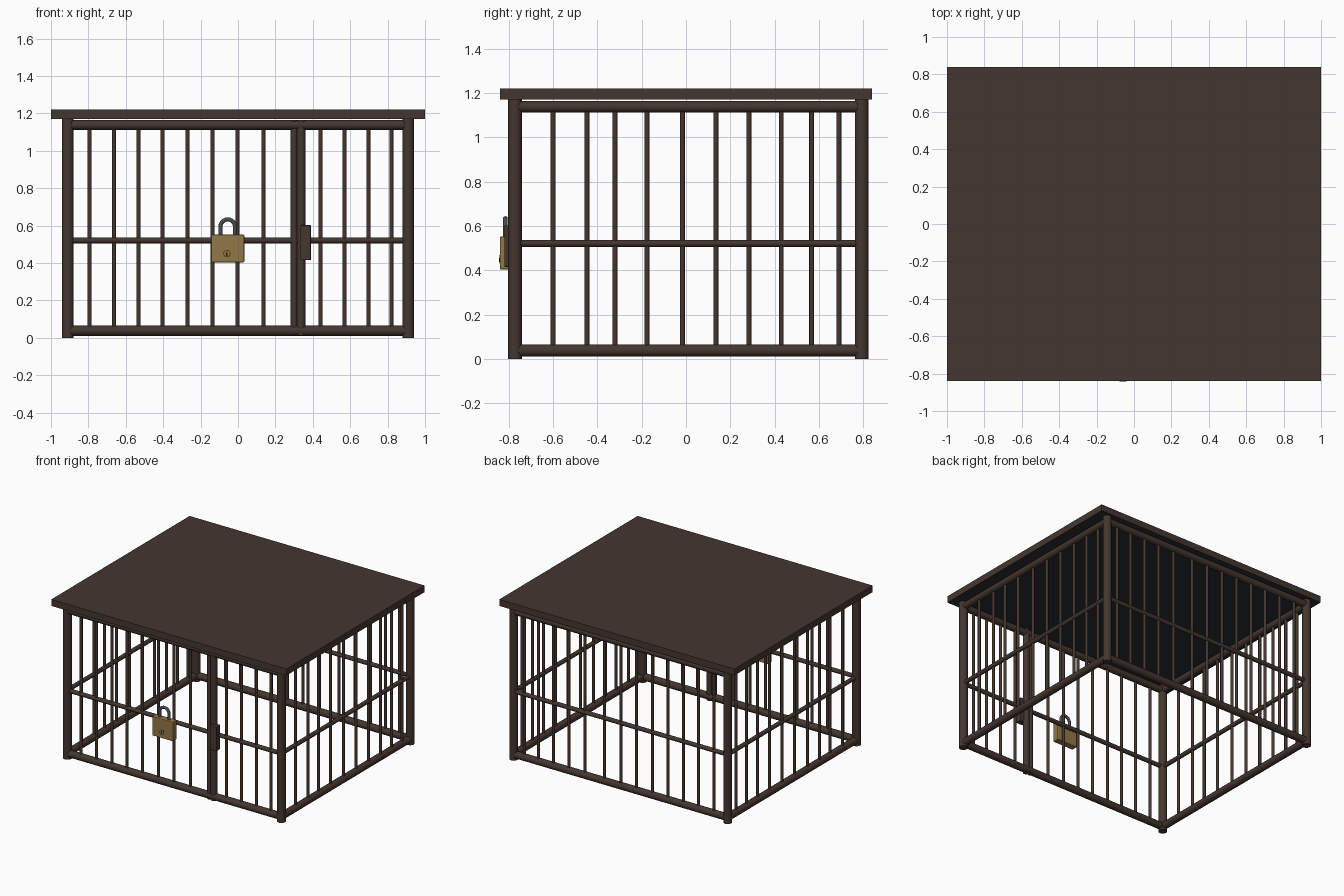
import bpy, math
from mathutils import Vector

cube = bpy.data.objects.get("Cube")
if cube:
    bpy.data.objects.remove(cube, do_unlink=True)


def material(name, rgb):
    m = bpy.data.materials.new(name)
    m.use_nodes = True
    m.diffuse_color = (*rgb, 1)
    b = m.node_tree.nodes["Principled BSDF"]
    b.inputs["Base Color"].default_value = (*rgb, 1)
    b.inputs["Roughness"].default_value = 0.7
    return m


IRON = material("dark brown iron", (0.058, 0.037, 0.029))
UNDER = material("dark grey underside", (0.024, 0.026, 0.03))
BRASS = material("brass", (0.29, 0.185, 0.065))
STEEL = material("grey steel", (0.075, 0.072, 0.07))
DARK = material("keyhole black", (0.012, 0.01, 0.008))


def rod(name, a, b, radius, mat=IRON, sides=16):
    """Round bar from point a to point b."""
    a, b = Vector(a), Vector(b)
    d = b - a
    bpy.ops.mesh.primitive_cylinder_add(vertices=sides, radius=radius, depth=d.length,
                                        location=(a + b) / 2)
    o = bpy.context.object
    o.rotation_euler = d.to_track_quat('Z', 'Y').to_euler()
    o.name = name
    o.data.materials.append(mat)
    bpy.ops.object.shade_smooth_by_angle(angle=math.radians(40))
    return o


def box(name, lo, hi, mat=IRON, bevel=0):
    lo, hi = Vector(lo), Vector(hi)
    bpy.ops.mesh.primitive_cube_add(size=1, location=(lo + hi) / 2)
    o = bpy.context.object
    o.scale = hi - lo
    bpy.ops.object.transform_apply(location=False, rotation=False, scale=True)
    o.name = name
    o.data.materials.append(mat)
    if bevel:
        mod = o.modifiers.new("soft edges", 'BEVEL')
        mod.width, mod.segments = bevel, 2
    return o


PX, FRONT, BACK = 0.91, -0.772, 0.793
TOP, BOTTOM, MID = 1.138, 0.038, 0.521

# Roof slab with a darker underside
roof = box("roof", (-1, -0.84, 1.17), (1, 0.84, 1.22))
roof.data.materials.append(UNDER)
for f in roof.data.polygons:
    if f.normal.z < -0.5:
        f.material_index = 1

# Corner posts
for x, side in ((-PX, "right"), (PX, "left")):
    for y, end in ((FRONT, "front"), (BACK, "back")):
        rod(f"{end}_{side}_post", (x, y, 0), (x, y, 1.17), 0.031, sides=20)

# Horizontal rails on all four sides
for z, r, level in ((TOP, 0.026, "top"), (BOTTOM, 0.027, "bottom"), (MID, 0.016, "middle")):
    for y, end in ((FRONT, "front"), (BACK, "back")):
        rod(f"{end}_{level}_rail", (-PX, y, z), (PX, y, z), r)
    for x, side in ((-PX, "right"), (PX, "left")):
        rod(f"{side}_{level}_rail", (x, FRONT, z), (x, BACK, z), r)

# Vertical bars
bars_x = [-0.794, -0.663, -0.532, -0.404, -0.27, -0.136, -0.003, 0.136,
          0.305, 0.441, 0.57, 0.698, 0.82]
bars_y = [-0.6, -0.447, -0.32, -0.176, -0.016, 0.135, 0.284, 0.43, 0.567, 0.69]
for x in bars_x:
    if x != 0.305:
        rod("front_bar", (x, FRONT, BOTTOM), (x, FRONT, TOP), 0.011, sides=10)
    rod("back_bar", (x, BACK, BOTTOM), (x, BACK, TOP), 0.011, sides=10)
for y in bars_y:
    for x, side in ((-PX, "right"), (PX, "left")):
        rod(f"{side}_bar", (x, y, BOTTOM), (x, y, TOP), 0.011, sides=10)

# Door frame uprights and hinge plate
rod("door_edge_post", (0.3, FRONT, 0.012), (0.3, FRONT, 1.165), 0.018)
rod("door_jamb_post", (0.337, FRONT, 0.012), (0.337, FRONT, 1.165), 0.024)
box("hinge_plate", (0.333, -0.82, 0.415), (0.39, -0.77, 0.602), bevel=0.004)

# Padlock body
LX = -0.055
box("padlock_body", (LX - 0.089, -0.84, 0.403), (LX + 0.089, -0.79, 0.552), BRASS, 0.006)

# Padlock shackle: an arch with two straight legs
curve = bpy.data.curves.new("padlock_shackle", 'CURVE')
curve.dimensions = '3D'
curve.bevel_depth, curve.bevel_resolution = 0.011, 3
arch = [(0.039 * math.cos(i * math.pi / 12), 0.594 + 0.039 * math.sin(i * math.pi / 12))
        for i in range(13)]
path = [(0.039, 0.53)] + arch + [(-0.039, 0.53)]
spline = curve.splines.new('POLY')
spline.points.add(len(path) - 1)
for p, (x, z) in zip(spline.points, path):
    p.co = (LX + x, -0.815, z, 1)
spline.use_smooth = True
curve.materials.append(STEEL)
bpy.context.collection.objects.link(bpy.data.objects.new("padlock_shackle", curve))

# Keyhole: brass disc with a dark slot
KX, KZ = LX - 0.004, 0.45
rod("keyhole_rim", (KX, -0.838, KZ), (KX, -0.842, KZ), 0.019, DARK, 24)
rod("keyhole_disc", (KX, -0.838, KZ), (KX, -0.8425, KZ), 0.016, BRASS, 24)
box("keyhole_slot", (KX - 0.004, -0.843, KZ - 0.013), (KX + 0.004, -0.838, KZ + 0.006), DARK)
